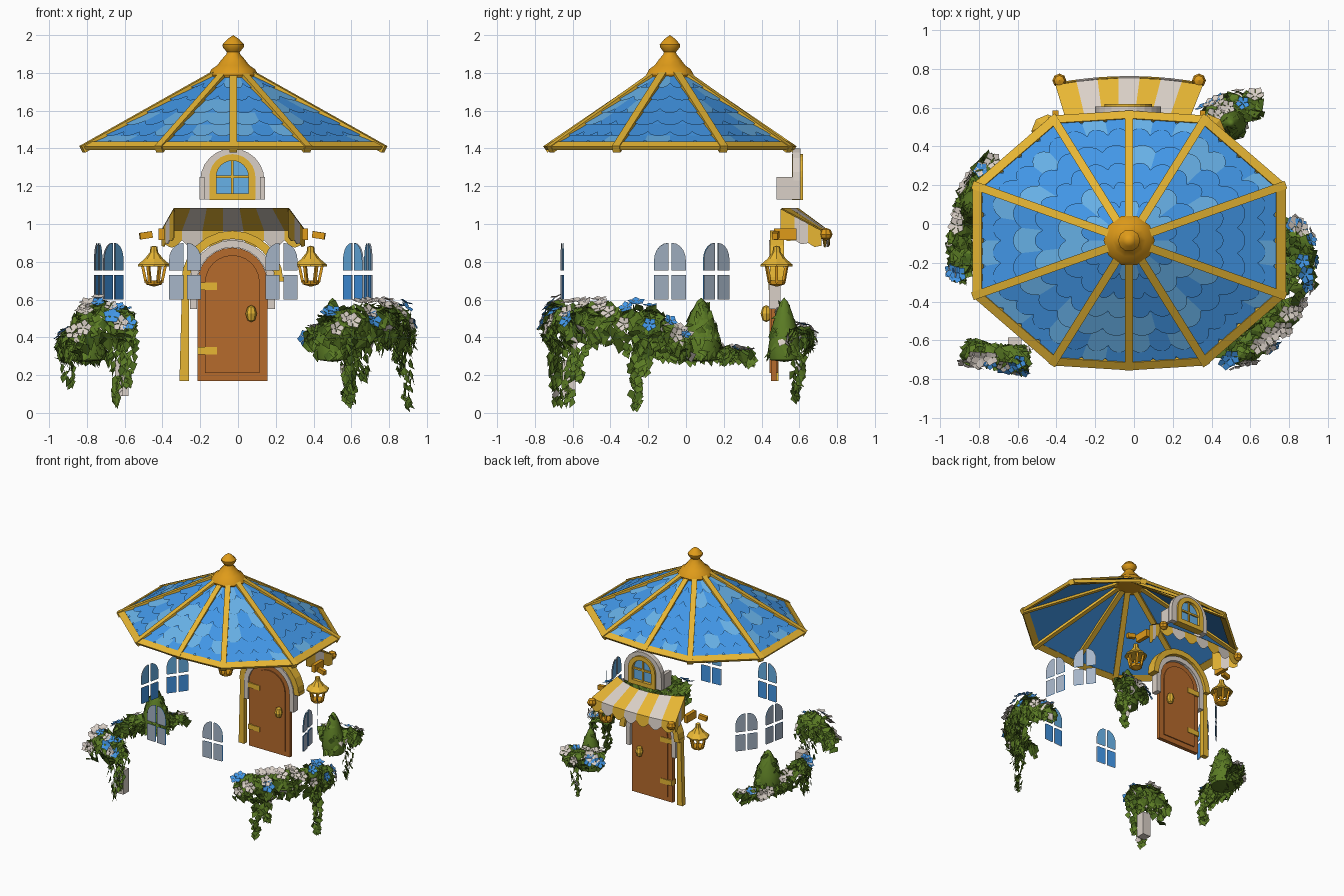
import bpy, bmesh, math, random
from mathutils import Vector as V

if "Cube" in bpy.data.objects:
    bpy.data.objects.remove(bpy.data.objects["Cube"])

random.seed(4)
COL = {"roof_blue": (.055, .31, .80), "light_blue": (.14, .45, .82), "gold": (.82, .48, .035),
       "dark_gold": (.74, .33, .01), "cream": (.70, .63, .57), "door_brown": (.47, .145, .025),
       "leaf_green": (.105, .20, .018), "dark_green": (.06, .125, .012), "glass_grey": (.38, .46, .57)}
MATS = {}
for k, c in COL.items():
    MATS[k] = bpy.data.materials.new(k)
    MATS[k].diffuse_color = (*c, 1)


class Part:
    """Collects faces for one named object."""
    def __init__(self, name):
        self.name, self.bm, self.mats = name, bmesh.new(), []

    def poly(self, pts, mat):
        if mat not in self.mats:
            self.mats.append(mat)
        f = self.bm.faces.new([self.bm.verts.new(p) for p in pts])
        f.material_index = self.mats.index(mat)

    def prism(self, pts, vec, mat):
        a = [V(p) for p in pts]
        b = [p + V(vec) for p in a]
        nrm = sum(((a[i] - a[0]).cross(a[i + 1] - a[0]) for i in range(1, len(a) - 1)), V((0, 0, 0)))
        if nrm.dot(V(vec)) < 0:
            a, b = a[::-1], b[::-1]
        self.poly(a[::-1], mat)
        self.poly(b, mat)
        for i in range(len(a)):
            j = (i + 1) % len(a)
            self.poly([a[i], a[j], b[j], b[i]], mat)

    def beam(self, p, q, w, h, mat):
        p, q = V(p), V(q)
        d = (q - p).normalized()
        s = d.cross(V((0, 0, 1)))
        s = s.normalized() if s.length > .01 else V((1, 0, 0))
        u = s.cross(d)
        self.prism([p + s * w / 2 * i + u * h / 2 * j for i, j in ((1, 1), (-1, 1), (-1, -1), (1, -1))], q - p, mat)

    def lathe(self, c, prof, n, mat):
        ring = lambda r, z: [V((c[0] + r * math.cos(2 * math.pi * i / n), c[1] + r * math.sin(2 * math.pi * i / n), z))
                             for i in range(n)]
        for (r0, z0), (r1, z1) in zip(prof, prof[1:]):
            a, b = ring(r0, z0), ring(r1, z1)
            for i in range(n):
                j = (i + 1) % n
                pts = [a[i]] + ([a[j]] if r0 > 0 else []) + ([b[j]] if r1 > 0 else []) + [b[i]]
                if len(pts) > 2:
                    self.poly(pts, mat)

    def band(self, outer, inner, y0, y1, mat):
        """Solid arch strip between two matching outlines in the xz plane."""
        for i in range(len(outer) - 1):
            q = [outer[i], outer[i + 1], inner[i + 1], inner[i]]
            self.prism([(x, y0, z) for x, z in q], (0, y1 - y0, 0), mat)

    def done(self, smooth=False):
        if smooth:
            bmesh.ops.remove_doubles(self.bm, verts=self.bm.verts, dist=1e-5)
        me = bpy.data.meshes.new(self.name)
        self.bm.to_mesh(me)
        ob = bpy.data.objects.new(self.name, me)
        bpy.context.collection.objects.link(ob)
        for m in self.mats:
            me.materials.append(MATS[m])
        if smooth:
            bpy.ops.object.select_all(action='DESELECT')
            ob.select_set(True)
            bpy.context.view_layer.objects.active = ob
            bpy.ops.object.shade_smooth_by_angle(angle=math.radians(40))


def arch(cx, hw, z0, zt, n=12):
    arc = [(cx - hw * math.cos(math.pi * i / n), zt - hw + hw * math.sin(math.pi * i / n)) for i in range(n + 1)]
    return [(cx - hw, z0)] + arc + [(cx + hw, z0)]


# ---- Roof: ten stretched panels, scalloped tiles, ribs and flat eave trim
cx, cy = -.025, -.085
half = [(.80, .285), (.395, .635), (0, .66), (-.395, .635), (-.80, .285)]
eave = [V((cx + s * x, cy + s * y, 1.395)) for s in (1, -1) for x, y in half]
top = V((cx, cy, 1.845))
panels, tiles, trim = Part("roof_panels"), Part("roof_tiles"), Part("roof_ribs")
for i, A in enumerate(eave):
    B = eave[(i + 1) % 10]
    nrm = (B - A).cross(top - A).normalized()
    at = lambda t, s, o=0: top + (A.lerp(B, s) - top) * t + nrm * o
    panels.poly([A, B, top], "roof_blue")
    rows = [.12, .30, .45, .60, .74, .87, .97]
    for t0, t1 in zip(rows, rows[1:]):
        n = max(2, round((B - A).length * t1 / .125))
        for k in range(n):
            pts = [at(t0 - .03, (k + 1) / n, .003), at(t0 - .03, k / n, .003)]
            for j in range(7):
                t = t1 - .05 * (1 - math.sin(math.pi * j / 6) ** .7)
                pts.append(at(t, (k + j / 6) / n, .014))
            tiles.poly(pts, "light_blue" if random.random() < .25 else "roof_blue")
    trim.prism([at(.94, 0, -.004), at(1, 0, -.004), at(1, 1, -.004), at(.94, 1, -.004)], nrm * .022, "gold")
    trim.beam(A, top + (A - top) * .1, .042, .04, "gold")
panels.done()
tiles.done()
trim.done()

finial = Part("roof_finial")
finial.lathe((cx, cy), [(0, 1.765), (.125, 1.775), (.132, 1.79), (.115, 1.82), (.085, 1.84), (.062, 1.87), (.036, 1.90),
                        (.034, 1.91), (.055, 1.935), (.057, 1.95), (.03, 1.98), (0, 2.0)], 10, "dark_gold")
finial.done(True)

# ---- Dormer window above the awning (faces +y)
dx = -.03
dorm = Part("dormer")
dorm.band(arch(dx, .17, 1.13, 1.40), arch(dx, .115, 1.13, 1.365), .565, .605, "cream")
for s in (-1, 1):
    dorm.beam((dx + s * .16, .48, 1.19), (dx + s * .16, .57, 1.19), .025, .12, "cream")
dorm.band(arch(dx, .122, 1.13, 1.37), arch(dx, .085, 1.13, 1.335), .56, .62, "gold")
dorm.beam((dx - .12, .59, 1.145), (dx + .12, .59, 1.145), .06, .035, "gold")
dorm.prism([(x, .588, z) for x, z in arch(dx, .086, 1.15, 1.336)], (0, .006, 0), "light_blue")
dorm.beam((dx, .59, 1.15), (dx, .59, 1.335), .014, .03, "gold")
dorm.beam((dx - .085, .59, 1.25), (dx + .085, .59, 1.25), .03, .014, "gold")
dorm.done()

# ---- Door, arch surround and fittings
door = Part("door")
door.prism([(x, .45, z) for x, z in arch(dx, .185, .17, .875)], (0, .03, 0), "door_brown")
for y in (.442, .48):
    door.prism([(x, y, z) for x, z in arch(dx, .145, .21, .835)], (0, .008, 0), "door_brown")
for z in (.33, .67):
    door.beam((-.215, .465, z), (-.11, .465, z), .055, .04, "gold")
for s in (1, -1):
    door.lathe((.07, .465 + s * .04), [(0, .48), (.02, .49), (.03, .525), (.02, .56), (0, .57)][::1], 8, "gold")
door.done()
sur = Part("door_surround")
sur.band(arch(dx, .225, .55, .915), arch(dx, .187, .55, .877), .44, .50, "cream")
sur.band(arch(dx, .27, .72, .965), arch(dx, .226, .72, .921), .445, .52, "gold")
sur.prism([(-.31, .45, .17), (-.26, .45, .17), (-.26, .45, .72), (-.295, .45, .72)], (0, .04, 0), "gold")
sur.done()

# ---- Striped awning with scalloped valance
awn = Part("awning")
def edge(s, low):
    bow = 1 - (2 * s - 1) ** 2
    return V((-.405 + .76 * s, .715 + .035 * bow, .965)) if low else V((-.34 + .61 * s, .50 + .095 * bow, 1.08))
def cloth(pts, m):
    """Two thin skins so that both sides face outwards."""
    awn.poly(pts, m)
    n = (pts[1] - pts[0]).cross(pts[2] - pts[0]).normalized()
    awn.poly([p - n * .005 for p in pts][::-1], m)
for k in range(7):
    m = "cream" if k % 2 else "gold"
    a, b = k / 7, (k + 1) / 7
    cloth([edge(a, 0), edge(b, 0), edge(b, 1), edge(a, 1)][::-1], m)
    low = [edge(a + (b - a) * j / 6, 1) - V((0, -.008, .05 + .04 * math.sin(math.pi * j / 6))) for j in range(7)]
    cloth([edge(b, 1), edge(a, 1)] + low, m)
for s in (0, 1):
    t, l = edge(s, 0), edge(s, 1)
    P = lambda f, dz: t.lerp(l, f) - V((0, 0, dz))
    for f0, f1, m in ((0, .35, "gold"), (.35, .68, "cream"), (.68, 1, "gold")):
        cloth([P(f0, 0), P(f1, 0), P(f1, .15 - .07 * f1), P((f0 + f1) / 2, .175 - .07 * f1), P(f0, .15 - .07 * f0)][::1 - 2 * s], m)
    awn.beam(l + V((0, -.25, -.02)), l + V((0, -.13, -.02)), .03, .06, "dark_gold")
    x = l.x + (.02 if s == 0 else -.02)
    awn.lathe((x, .74), [(0, .91), (.028, .925), (.036, .945), (.026, .97), (0, .98)], 8, "dark_gold")
awn.done()

# ---- Lanterns either side of the door
for name, lx, sg in (("left_lantern", -.445, -1), ("right_lantern", .385, 1)):
    lan = Part(name)
    c = (lx, .48)
    lan.lathe(c, [(0, .78), (.085, .775), (.085, .785), (.05, .815), (.022, .85), (.018, .88), (0, .885)], 8, "gold")
    lan.lathe(c, [(0, .668), (.042, .68), (.048, .70), (0, .70)], 8, "dark_gold")
    for i in range(6):
        a = math.pi * i / 3
        lan.beam((lx + .042 * math.cos(a), .48 + .042 * math.sin(a), .69),
                 (lx + .062 * math.cos(a), .48 + .062 * math.sin(a), .785), .015, .015, "dark_gold")
    lan.beam((lx + .01 * sg, .48, .945), (lx + .075 * sg, .47, .935), .03, .035, "dark_gold")
    lan.done()

# ---- Four-pane arched windows: grey outside, blue inside
pane_low = [(.01, .60), (.085, .60), (.085, .73), (.01, .73)]
pane_top = [(.01, .755), (.085, .755)] + [(.01 + .075 * math.cos(i * math.pi / 10), .81 + .09 * math.sin(i * math.pi / 10))
                                          for i in range(6)]
wins = [(.23, -.655, .06, -1), (.69, -.085, 1, .22), (.61, .16, .8, .6)]
for i, (x, y, nx, ny) in enumerate(wins):
    for s in (1, -1):
        w = Part("window_%d_%s" % (i + 1, "right" if s > 0 else "left"))
        n = V((s * nx, ny, 0)).normalized()
        side = V((-n.y, n.x, 0))
        base = V((cx + s * (x - cx), y, 0))
        for sd in (1, -1):
            for pane in (pane_low, pane_top):
                pts = [base + side * u * sd + V((0, 0, z)) for u, z in pane][::sd]
                w.poly([p + n * .004 for p in pts], "glass_grey")
                w.poly([p - n * .004 for p in pts][::-1], "roof_blue" if pane is pane_low else "light_blue")
        w.done()


# ---- Foliage helpers
def leaf(part, p, n, size):
    n = (n + V([random.uniform(-.5, .5) for _ in range(3)])).normalized()
    d = V((random.uniform(-.6, .6), random.uniform(-.6, .6), -1))
    d = (d - n * d.dot(n)).normalized()
    s = n.cross(d) * size * .4
    a, b, mid = p - d * size * .5, p + d * size * .5, p - d * size * .1 - n * size * .08
    m = "cream" if random.random() < .025 else random.choice(("leaf_green", "leaf_green", "leaf_green", "dark_green"))
    part.poly([a, mid - s, b], m)
    part.poly([a, b, mid + s], m)


def flower(part, p, n, r, mat):
    u = n.orthogonal().normalized()
    v = n.cross(u)
    for k in range(5):
        P = lambda a, q, h: p + (u * math.cos(a) + v * math.sin(a)) * r * q + n * r * h
        a = k * 1.2566
        part.poly([p, P(a - .58, .8, .2), P(a, 1.05, .3), P(a + .58, .8, .2)], mat)


def cluster(name, path, rh, leaves, blooms, vines):
    """Leaves over a tube along path of (x, y, z, vertical radius); vines are (x, y, bottom, top)."""
    part = Part(name)
    for i in range(leaves + blooms):
        t = random.random() * (len(path) - 1)
        k = min(int(t), len(path) - 2)
        A, B = path[k], path[k + 1]
        x, y, z, rv = [a + (b - a) * (t - k) for a, b in zip(A, B)]
        side = V((B[1] - A[1], A[0] - B[0], 0)).normalized()
        if side.dot(V((x, y, 0))) < 0:
            side = -side
        f = random.uniform(-.9, 3.6) if i < leaves else random.uniform(.1, 1.5)
        n = side * math.cos(f) + V((0, 0, math.sin(f)))
        q = random.uniform(.7, 1.0) if i < leaves else 1.15
        p = V((x, y, z)) + (side * math.cos(f) * rh + V((0, 0, math.sin(f) * rv))) * q
        if i < leaves:
            leaf(part, p, n, random.uniform(.06, .11))
        else:
            flower(part, p, n, random.uniform(.036, .05), "cream" if i % 5 < 3 else "roof_blue")
    for x, y, z0, z1 in vines:
        for k in range(34):
            z = z0 + .03 + (z1 - z0) * (k / 33) ** 1.2
            w = .012 + .04 * (z - z0) / (z1 - z0)
            o = V((random.uniform(-w, w), random.uniform(-w, w), 0))
            leaf(part, V((x, y, z)) + o, V((x, y, .2)).normalized(), .062)
    part.done()


# ---- Flower clusters and hanging vines
cluster("front_left_flowers", [(-.86, -.65, .38, .08), (-.77, -.67, .45, .15), (-.62, -.69, .45, .12), (-.56, -.70, .42, .08)],
        .06, 210, 17, [(-.64, -.68, .02, .33), (-.59, -.69, .12, .34)])
cluster("right_flowers", [(.45, -.67, .42, .10), (.60, -.63, .44, .13), (.76, -.49, .44, .14), (.85, -.27, .44, .14),
                          (.86, -.12, .41, .11), (.79, .0, .33, .06)],
        .07, 430, 28, [(.60, -.62, .02, .34), (.90, -.27, .0, .36), (.66, -.57, .15, .36), (.87, -.22, .18, .36)])
cluster("back_right_flowers", [(.39, .53, .38, .06), (.50, .60, .38, .08), (.65, .61, .38, .07)],
        .07, 160, 11, [(.58, .59, .04, .33)])
cluster("left_flowers", [(-.89, -.26, .36, .07), (-.90, -.08, .34, .09), (-.86, .10, .31, .05), (-.72, .33, .29, .035)],
        .06, 240, 13, [(-.90, -.26, .12, .32)])

# ---- Hedges growing from the beds, with loose leaves over them
for name, c, r, count in (("back_right_hedge", (.50, .52), .085, 40), ("left_hedge", (-.80, .08), .105, 90)):
    h = Part(name)
    h.lathe(c, [(0, .27), (r * .9, .28), (r, .34), (r * .85, .43), (r * .5, .53), (r * .22, .59), (0, .61)], 12, "leaf_green")
    h.done(True)
    h = Part(name + "_leaves")
    for i in range(count):
        a, q = random.uniform(0, 6.28), random.random() ** 1.5
        n = V((math.cos(a), math.sin(a), .3))
        leaf(h, V((*c, .3 + .27 * q)) + V((n.x, n.y, 0)) * r * (1.03 - .75 * q * q), n, .07)
    h.done()

# ---- Planter support under the front left bed
sup = Part("planter_support")
sup.beam((-.615, -.62, .09), (-.615, -.62, .28), .07, .07, "cream")
sup.done()

for m in bpy.data.materials:
    if m.users and not m.is_grease_pencil:
        m.use_nodes = True
        m.node_tree.nodes["Principled BSDF"].inputs["Base Color"].default_value = m.diffuse_color
